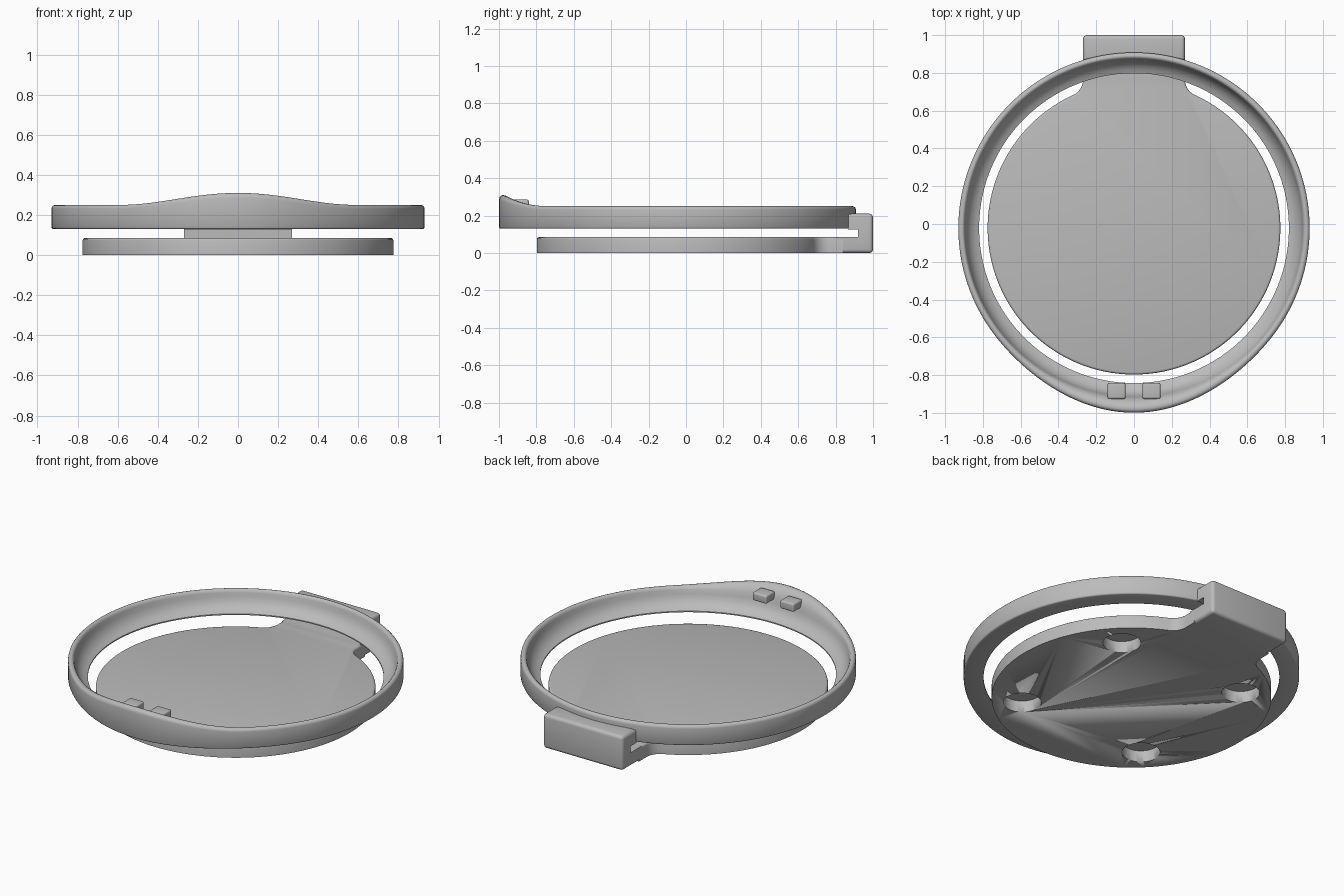
import bpy, bmesh
from math import sin, cos, pi, sqrt, radians, acos, asin

old = bpy.data.objects.get("Cube")
if old:
    bpy.data.objects.remove(old, do_unlink=True)

CY = -0.022          # centre of the round parts along y
SEGMENTS = 160

grey = bpy.data.materials.new("light_grey")
grey.use_nodes = True
colour = (0.5, 0.5, 0.5, 1)
grey.diffuse_color = colour
grey.node_tree.nodes["Principled BSDF"].inputs["Base Color"].default_value = colour


def finish(name, bm, bevel=0.0, angle=35):
    """Turn a bmesh into a smooth-shaded object, with optional rounded edges."""
    bmesh.ops.recalc_face_normals(bm, faces=bm.faces)
    mesh = bpy.data.meshes.new(name)
    bm.to_mesh(mesh)
    bm.free()
    mesh.materials.append(grey)
    obj = bpy.data.objects.new(name, mesh)
    bpy.context.collection.objects.link(obj)
    bpy.ops.object.select_all(action="DESELECT")
    obj.select_set(True)
    bpy.context.view_layer.objects.active = obj
    if bevel:
        mod = obj.modifiers.new("rounded_edges", "BEVEL")
        mod.width = bevel
        mod.segments = 4
        mod.limit_method = "ANGLE"
        bpy.ops.object.modifier_apply(modifier=mod.name)
    bpy.ops.object.shade_smooth_by_angle(angle=radians(angle))
    return obj


def extrude(points, offset):
    """Closed outline pushed along an offset into a solid."""
    bm = bmesh.new()
    face = bm.faces.new([bm.verts.new(p) for p in points])
    new = bmesh.ops.extrude_face_region(bm, geom=[face])["geom"]
    bmesh.ops.translate(bm, vec=offset, verts=[v for v in new if isinstance(v, bmesh.types.BMVert)])
    return bm


# Base plate: disc with a filleted neck running back to the hinge block
R, NECK, FILLET, HEIGHT = 0.775, 0.27, 0.09, 0.085
fx = NECK + FILLET
fy = sqrt((R + FILLET) ** 2 - fx ** 2)
start = asin(fx / (R + FILLET))
half = []
for i in range(73):
    a = pi - (pi - start) * i / 72
    half.append((R * sin(a), R * cos(a) + CY))
for i in range(1, 11):
    a = start + (pi / 2 - start) * i / 10
    half.append((fx - FILLET * sin(a), fy - FILLET * cos(a) + CY))
half.append((NECK, 0.84))
outline = half + [(-x, y) for x, y in reversed(half[1:])]
bm = extrude([(x, y, 0) for x, y in outline], (0, 0, HEIGHT))
rim = [e for e in bm.edges if all(v.co.z > HEIGHT / 2 for v in e.verts)]
bmesh.ops.bevel(bm, geom=rim, offset=0.012, segments=3, profile=0.5, affect="EDGES")
base = finish("base_plate", bm)

# Four blind round sockets in the underside
for sx in (-1, 1):
    for sy in (-1, 1):
        cut = bmesh.new()
        bmesh.ops.create_cone(cut, cap_ends=True, segments=48, radius1=0.105, radius2=0.105, depth=0.14)
        bmesh.ops.translate(cut, vec=(sx * 0.43, sy * 0.43 + CY, 0), verts=cut.verts)
        cutter = finish("socket_cutter", cut)
        cutter.hide_render = True
        mod = base.modifiers.new("socket", "BOOLEAN")
        mod.operation, mod.solver, mod.object = "DIFFERENCE", "EXACT", cutter
        bpy.context.view_layer.objects.active = base
        bpy.ops.object.modifier_apply(modifier=mod.name)
        bpy.data.objects.remove(cutter, do_unlink=True)

# Hinge block: C-shaped side profile with a slot open to the front
clip = [(0.81, 0), (1.0, 0), (1.0, 0.21), (0.865, 0.21),
        (0.865, 0.125), (0.92, 0.125), (0.92, HEIGHT), (0.81, HEIGHT)]
bm = extrude([(-NECK, y, z) for y, z in clip], (2 * NECK, 0, 0))
outer = [e for e in bm.edges
         if not any(abs(v.co.z - 0.105) < 0.025 for v in e.verts)
         and any(v.co.y > 0.84 for v in e.verts)]
bmesh.ops.bevel(bm, geom=outer, offset=0.02, segments=4, profile=0.5, affect="EDGES")
finish("hinge_block", bm)

# Lid ring: bowl-shaped profile swept round, swelling into a raised front lip.
# Each row holds radius, height, outward swell, upward swell
section = [
    (0.820, 0.130, 0, 0), (0.820, 0.137, 0, 0), (0.842, 0.146, 0, 0), (0.864, 0.163, 0, 0),
    (0.880, 0.185, 0, 0), (0.890, 0.210, 0, 0.1), (0.895, 0.232, 0.05, 0.35),
    (0.899, 0.243, 0.4, 0.8), (0.906, 0.249, 0.75, 0.97), (0.914, 0.250, 0.95, 1),
    (0.922, 0.247, 1, 0.98), (0.928, 0.241, 1, 0.93), (0.930, 0.232, 1, 0.9),
    (0.930, 0.138, 1, 0), (0.927, 0.132, 1, 0), (0.922, 0.130, 1, 0),
]


def swell(x, front, width):
    return (1 + cos(pi * x / width)) / 2 if front and abs(x) < width else 0


bm = bmesh.new()
loops = []
for i in range(SEGMENTS):
    a = 2 * pi * i / SEGMENTS
    x, front = 0.93 * sin(a), cos(a) < 0
    out, up = 0.047 * swell(x, front, 0.75), 0.06 * swell(x, front, 0.6)
    loops.append([bm.verts.new(((r + out * o) * sin(a), (r + out * o) * cos(a) + CY, z + up * u))
                  for r, z, o, u in section])
for i, ring in enumerate(loops):
    after = loops[(i + 1) % SEGMENTS]
    for j in range(len(section)):
        k = (j + 1) % len(section)
        bm.faces.new((ring[j], ring[k], after[k], after[j]))
finish("lid_ring", bm, angle=50)

# Two small grip nubs on the inside of the front lip
for side, sx in (("left", 1), ("right", -1)):
    bm = bmesh.new()
    bmesh.ops.create_cube(bm, size=1)
    bmesh.ops.scale(bm, vec=(0.095, 0.085, 0.05), verts=bm.verts)
    bmesh.ops.translate(bm, vec=(sx * 0.0925, -0.883, 0.26), verts=bm.verts)
    finish(side + "_grip_nub", bm, bevel=0.01)
